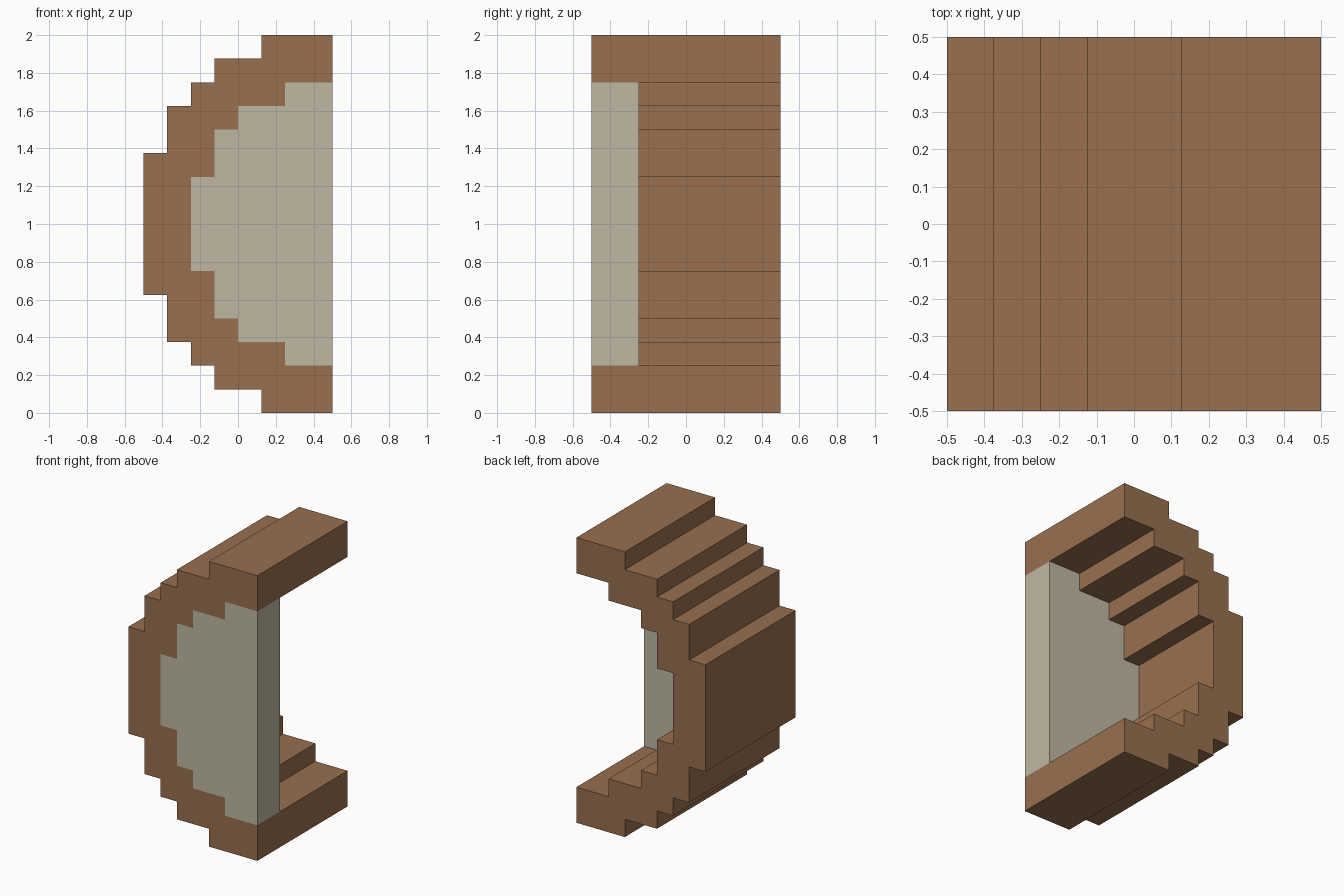
import bpy
import bmesh

cube = bpy.data.objects.get("Cube")
if cube:
    bpy.data.objects.remove(cube, do_unlink=True)


def make_material(name, rgb):
    mat = bpy.data.materials.new(name)
    mat.use_nodes = True
    colour = (*rgb, 1.0)
    mat.diffuse_color = colour
    bsdf = next(n for n in mat.node_tree.nodes if n.type == 'BSDF_PRINCIPLED')
    bsdf.inputs["Base Color"].default_value = colour
    bsdf.inputs["Roughness"].default_value = 0.9
    return mat


def stair_path(steps):
    """Stepped outline from bottom to top, mirrored about z = 1.
    Each step is (x it runs out to, z of its tread)."""
    lower = []
    x = 0.5
    for next_x, z in steps:
        lower += [(x, z), (next_x, z)]
        x = next_x
    return lower + [(px, 2.0 - pz) for px, pz in reversed(lower)]


def extrude_profile(name, outline, y_front, y_back, mat):
    """Solid made by sweeping an x-z outline along y."""
    bm = bmesh.new()
    face = bm.faces.new([bm.verts.new((x, y_front, z)) for x, z in outline])
    swept = bmesh.ops.extrude_face_region(bm, geom=[face], use_keep_orig=True)
    moved = [v for v in swept["geom"] if isinstance(v, bmesh.types.BMVert)]
    bmesh.ops.translate(bm, verts=moved, vec=(0, y_back - y_front, 0))
    bmesh.ops.recalc_face_normals(bm, faces=bm.faces)
    mesh = bpy.data.meshes.new(name)
    bm.to_mesh(mesh)
    bm.free()
    mesh.materials.append(mat)
    obj = bpy.data.objects.new(name, mesh)
    bpy.context.scene.collection.objects.link(obj)
    return obj


brown = make_material("wood brown", (0.314, 0.162, 0.078))
cream = make_material("pale cream", (0.521, 0.479, 0.361))

# Outer and inner stepped curves of the half ring
outer = stair_path([(0.125, 0.0), (-0.125, 0.125), (-0.25, 0.25),
                    (-0.375, 0.375), (-0.5, 0.625)])
inner = stair_path([(0.25, 0.25), (0.0, 0.375), (-0.125, 0.5), (-0.25, 0.75)])

# Stepped half-round shell, full depth
extrude_profile("stepped_shell", outer + inner[::-1], -0.5, 0.5, brown)

# Pale panel filling the front of the shell
extrude_profile("front_panel", inner, -0.5, -0.25, cream)
